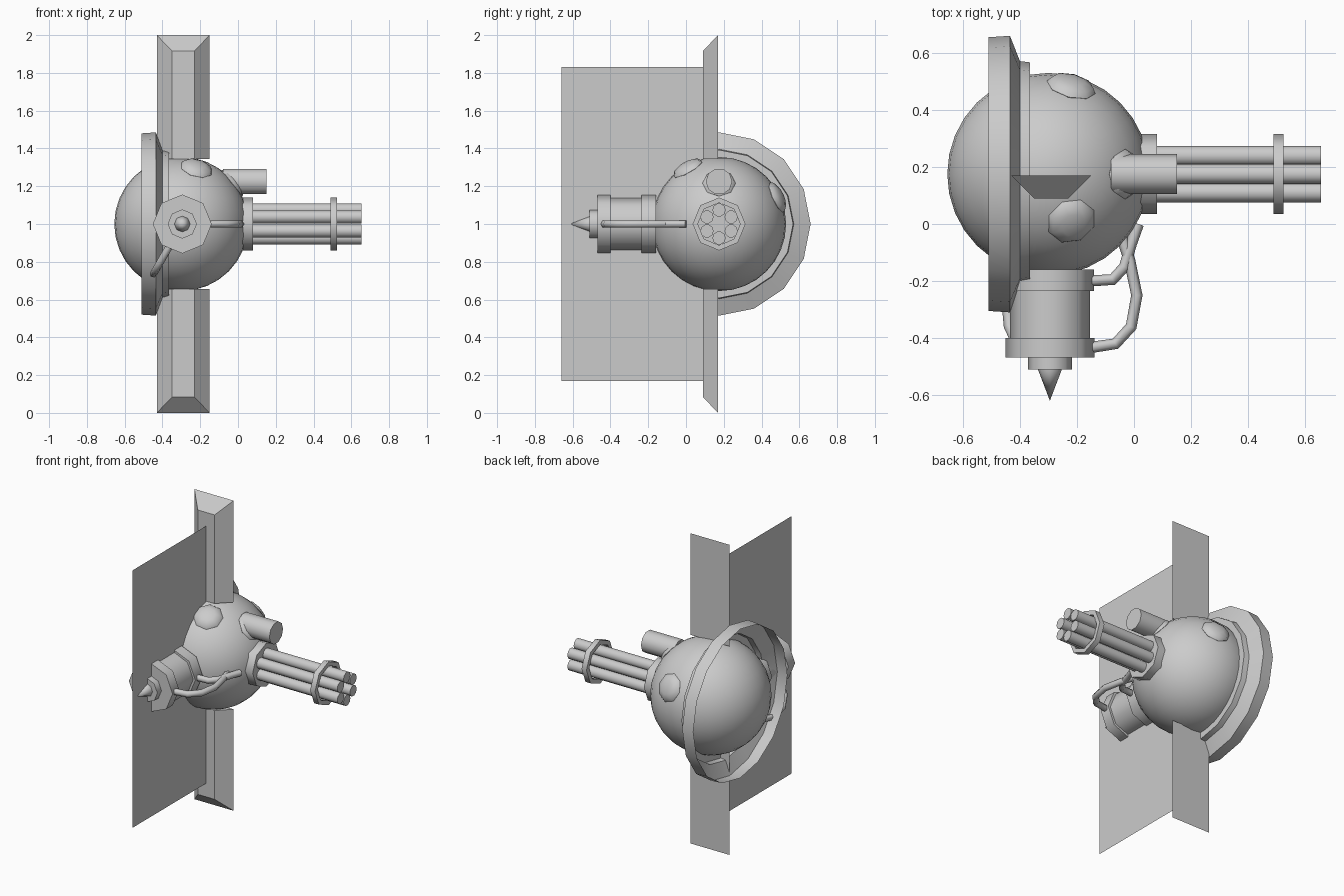
import bpy, bmesh, math
from mathutils import Vector

if "Cube" in bpy.data.objects:
    bpy.data.objects.remove(bpy.data.objects["Cube"])

C = Vector((-0.30, 0.175, 1.0))      # body centre
R = 0.355


def finish(name, bm, smooth=True):
    bmesh.ops.remove_doubles(bm, verts=bm.verts, dist=1e-5)
    bmesh.ops.recalc_face_normals(bm, faces=bm.faces)
    me = bpy.data.meshes.new(name)
    bm.to_mesh(me)
    bm.free()
    ob = bpy.data.objects.new(name, me)
    bpy.context.collection.objects.link(ob)
    if smooth:
        bpy.ops.object.select_all(action='DESELECT')
        bpy.context.view_layer.objects.active = ob
        ob.select_set(True)
        bpy.ops.object.shade_smooth_by_angle(angle=math.radians(50))
    return ob


def lathe(name, profile, origin, axis, n=8):
    """Revolve (distance along axis, radius) points; close the loop by repeating the first."""
    bm = bmesh.new()
    q = Vector(axis).to_track_quat('Z', 'Y')
    rings = []
    for d, r in profile:
        rings.append([bm.verts.new(Vector(origin) + q @ Vector(
            (r * math.cos(2 * math.pi * i / n), r * math.sin(2 * math.pi * i / n), d)))
            for i in range(n)])
    for a, b in zip(rings, rings[1:]):
        for i in range(n):
            j = (i + 1) % n
            bm.faces.new((a[i], a[j], b[j], b[i]))
    return finish(name, bm)


def rod(name, a, b, r, origin, axis, n=8):
    return lathe(name, [(a, 0), (a, r), (b, r), (b, 0)], origin, axis, n)


def ball(name, pos, scale, axis, u, v):
    bm = bmesh.new()
    bmesh.ops.create_uvsphere(bm, u_segments=u, v_segments=v, radius=1)
    q = Vector(axis).to_track_quat('Z', 'Y')
    for w in bm.verts:
        w.co = Vector(pos) + q @ (w.co * Vector(scale))
    return finish(name, bm)


# spherical hull
ball("hull", C, (R, R, R), (0, 0, 1), 32, 16)

# domed hatches on the hull
for i, d in enumerate([(.085, -.175, .31), (.085, .325, .15), (.28, 0, .225)]):
    d = Vector(d).normalized()
    ball(f"hatch_{i + 1}", C + d * 0.345, (.088, .088, .035), d, 8, 6)

# flared collar ring around the hull
lathe("collar_ring", [(-.51, .48), (-.435, .485), (-.40, .396), (-.365, .392), (-.365, .345)],
      (0, C.y, C.z), (1, 0, 0), 16)

# upper and lower wing spars, tapered towards the front
for name, s in (("upper_spar", 1), ("lower_spar", -1)):
    bm = bmesh.new()
    sect = [(-.43, .17, 1), (-.15, .17, 1), (-.23, .09, .917), (-.35, .09, .917)]
    near = [bm.verts.new((x, y, 1 + s * .345)) for x, y, _ in sect]
    far = [bm.verts.new((x, y, 1 + s * z)) for x, y, z in sect]
    bm.faces.new(near)
    bm.faces.new(far)
    for i in range(4):
        j = (i + 1) % 4
        bm.faces.new((near[i], near[j], far[j], far[i]))
    finish(name, bm, False)

# thin upright panel
bm = bmesh.new()
bm.faces.new([bm.verts.new((-.29, y, z)) for y, z in
              ((-.66, .17), (.09, .17), (.09, 1.83), (-.66, 1.83))])
finish("side_panel", bm, False)

# rotary barrels with base plate and clamp ring
gun = (0, C.y, C.z)
X = (1, 0, 0)
rod("barrel_base", .0, .08, .14, gun, X)
lathe("barrel_clamp", [(.49, .112), (.49, .14), (.525, .14), (.525, .112), (.49, .112)], gun, X)
for k in range(6):
    a = math.radians(90 + 60 * k)
    rod(f"barrel_{k + 1}", .05, .655, .035,
        (0, C.y + .074 * math.cos(a), C.z + .074 * math.sin(a)), X, 10)

# upper single tube
rod("upper_tube", -.08, .15, .07, (0, C.y, 1.225), X, 10)

# front thruster, axis towards the viewer
eng = (-.295, 0, 1.0)
Y = (0, -1, 0)
rod("thruster_collar", .16, .235, .155, eng, Y)
rod("thruster_body", .2, .41, .14, eng, Y)
rod("thruster_flange", .40, .468, .156, eng, Y)
rod("thruster_step", .46, .51, .077, eng, Y)
lathe("thruster_spike", [(.50, 0), (.50, .042), (.51, .042), (.62, 0)], eng, Y)

# curved hoses, as (radius from thruster axis, y), at two angles
hoses = [[(.13, -.20), (.22, -.195), (.262, -.15), (.285, -.07), (.31, .0)],
         [(.13, -.435), (.23, -.42), (.285, -.36), (.305, -.25), (.28, -.13), (.25, -.04)]]
for ang in (0, 240):
    ca, sa = math.cos(math.radians(ang)), math.sin(math.radians(ang))
    for i, path in enumerate(hoses):
        cu = bpy.data.curves.new("hose", 'CURVE')
        cu.dimensions = '3D'
        cu.bevel_depth = .02
        cu.bevel_resolution = 1
        cu.use_fill_caps = True
        sp = cu.splines.new('POLY')
        sp.points.add(len(path) - 1)
        for p, (r, y) in zip(sp.points, path):
            p.co = (eng[0] + r * ca, y, 1 + r * sa, 1)
        sp.use_smooth = True
        ob = bpy.data.objects.new(f"hose_{ang}_{i + 1}", cu)
        bpy.context.collection.objects.link(ob)
